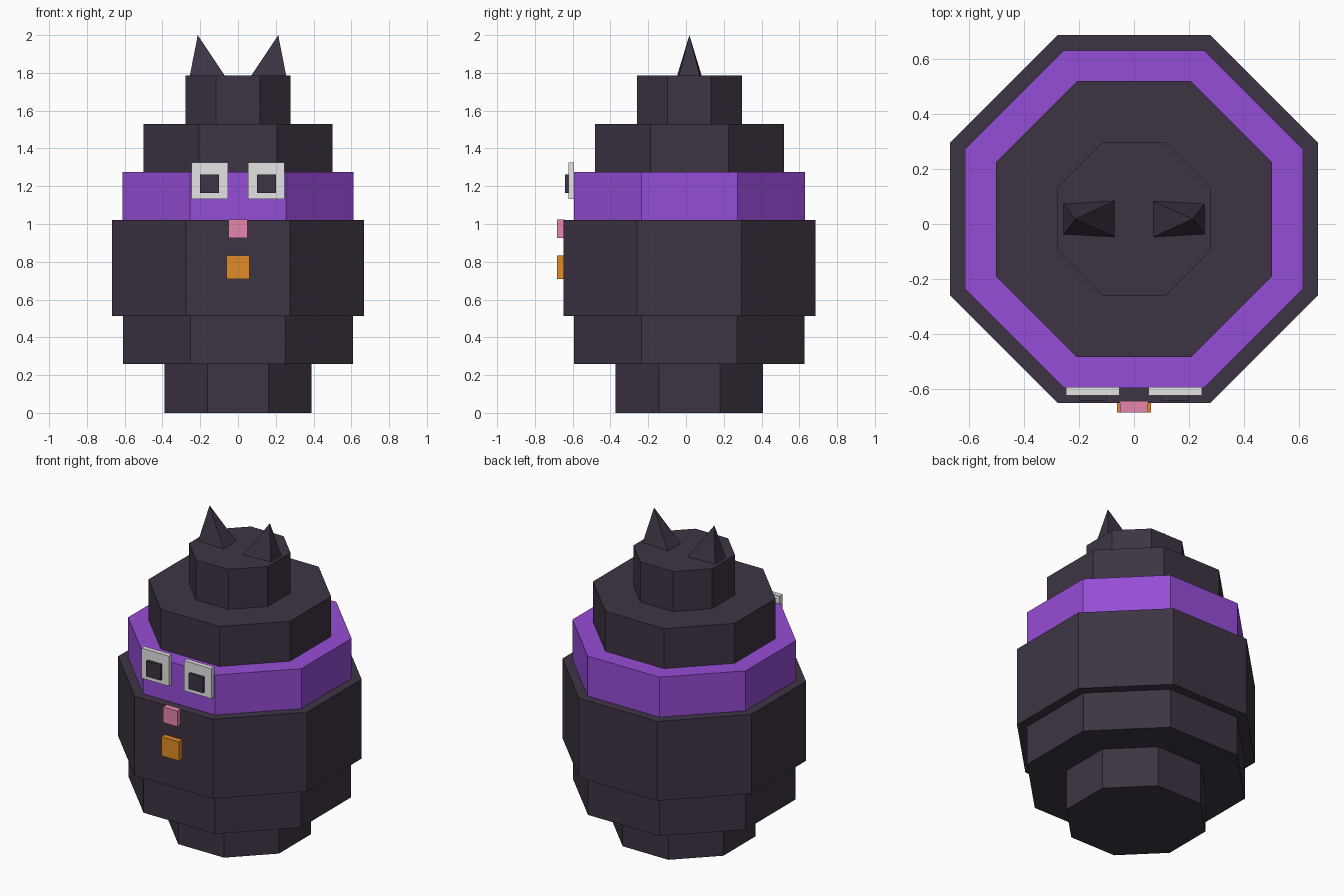
import bpy, bmesh, math
from mathutils import Matrix

if "Cube" in bpy.data.objects:
    bpy.data.objects.remove(bpy.data.objects["Cube"])

CY = 0.018  # body axis sits slightly behind centre


def material(name, rgb):
    m = bpy.data.materials.new(name)
    lin = [((c / 255 + 0.055) / 1.055) ** 2.4 if c > 10 else c / 3295 for c in rgb]
    m.diffuse_color = (*lin, 1)
    m.use_nodes = True
    m.node_tree.nodes["Principled BSDF"].inputs["Base Color"].default_value = m.diffuse_color
    return m


DARK = material("dark_plum", (62, 52, 68))
PURPLE = material("purple", (150, 77, 214))
WHITE = material("off_white", (228, 228, 228))
PINK = material("pink", (232, 135, 172))
ORANGE = material("orange", (226, 140, 38))


def finish(name, bm, mat):
    bmesh.ops.recalc_face_normals(bm, faces=bm.faces)
    me = bpy.data.meshes.new(name)
    bm.to_mesh(me)
    bm.free()
    me.materials.append(mat)
    ob = bpy.data.objects.new(name, me)
    bpy.context.collection.objects.link(ob)


def tier(name, apothem, z0, z1, mat):
    """Octagonal drum with a flat side facing front."""
    bm = bmesh.new()
    r = apothem / math.cos(math.pi / 8)
    place = Matrix.Translation((0, CY, (z0 + z1) / 2)) @ Matrix.Rotation(math.pi / 8, 4, 'Z')
    bmesh.ops.create_cone(bm, cap_ends=True, segments=8, radius1=r, radius2=r,
                          depth=z1 - z0, matrix=place)
    finish(name, bm, mat)


def box(name, x, y, z, mat):
    """Box from (min, max) ranges on each axis."""
    bm = bmesh.new()
    mid = [(a + b) / 2 for a, b in (x, y, z)]
    size = [b - a for a, b in (x, y, z)]
    bmesh.ops.create_cube(bm, size=1, matrix=Matrix.Translation(mid) @ Matrix.Diagonal((*size, 1)))
    finish(name, bm, mat)


def ear(name, side):
    """Four-sided spike leaning outward, outer foot sunk into the head."""
    bm = bmesh.new()
    foot = [(0.07, -0.065, 1.785), (0.263, -0.065, 1.745),
            (0.263, 0.065, 1.745), (0.07, 0.065, 1.785)]
    base = [bm.verts.new((side * x, CY + y, z)) for x, y, z in foot]
    tip = bm.verts.new((side * 0.213, CY, 2.0))
    bm.faces.new(base)
    for i in range(4):
        bm.faces.new((base[i], base[(i + 1) % 4], tip))
    finish(name, bm, DARK)


# Stacked body
tier("foot_tier", 0.39, 0, 0.26, DARK)
tier("lower_tier", 0.61, 0.26, 0.513, DARK)
tier("belly_tier", 0.667, 0.513, 1.02, DARK)
tier("face_band", 0.612, 1.02, 1.275, PURPLE)
tier("forehead_tier", 0.50, 1.275, 1.53, DARK)
tier("head_top", 0.278, 1.53, 1.785, DARK)

# Ears and eyes
for label, s in (("left", -1), ("right", 1)):
    ear(label + "_ear", s)
    box(label + "_eye", sorted((s * 0.053, s * 0.247)), (-0.622, -0.592), (1.133, 1.325), WHITE)
    box(label + "_pupil", sorted((s * 0.10, s * 0.20)), (-0.64, -0.60), (1.163, 1.262), DARK)

# Nose and chest tag
box("nose", (-0.05, 0.05), (-0.684, -0.644), (0.925, 1.025), PINK)
box("chest_tag", (-0.062, 0.062), (-0.684, -0.64), (0.71, 0.832), ORANGE)
